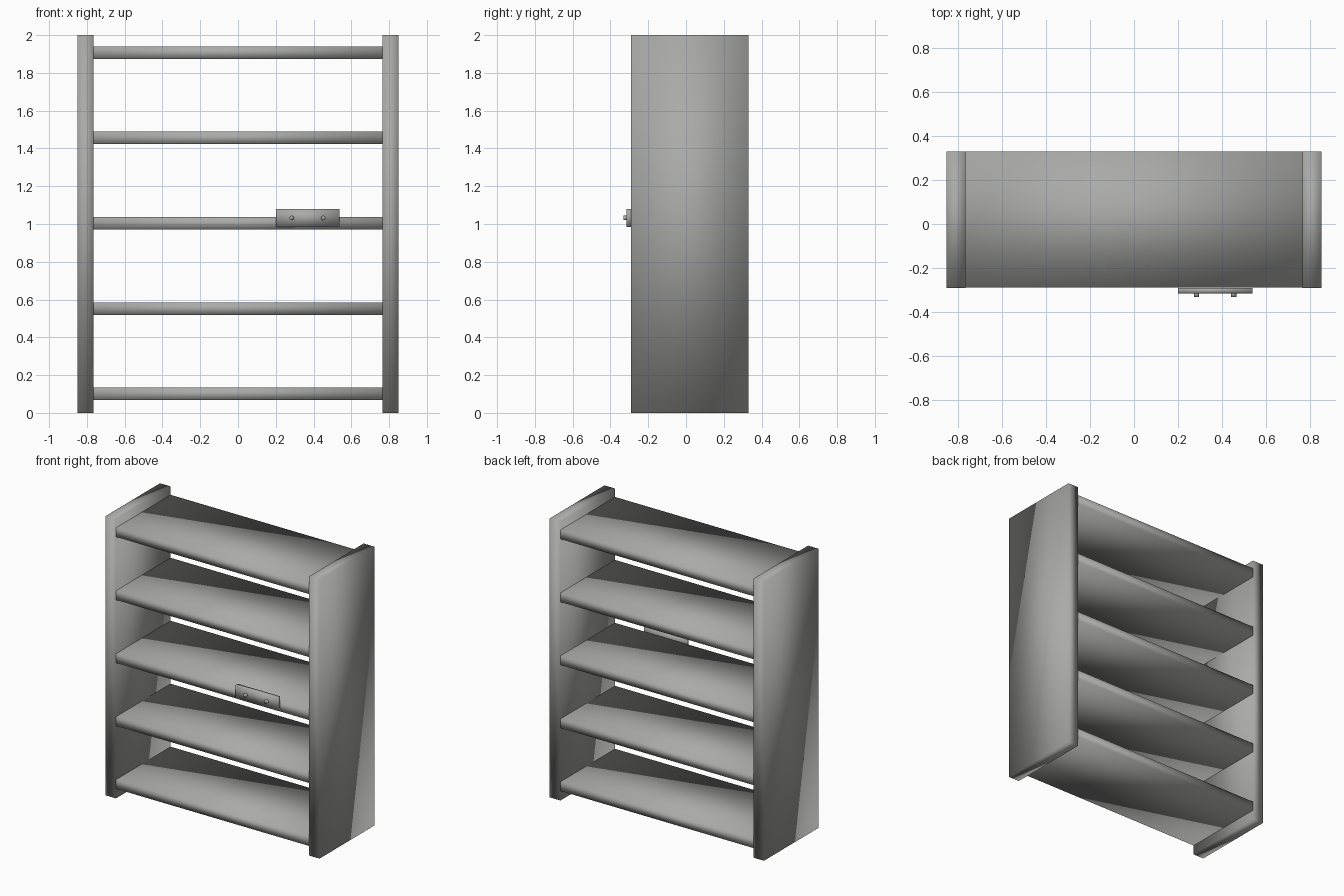
import bpy
import math
from mathutils import Vector

cube = bpy.data.objects.get("Cube")
if cube:
    bpy.data.objects.remove(cube, do_unlink=True)

grey = bpy.data.materials.new("warm grey")
grey.use_nodes = True
colour = (0.4, 0.4, 0.39, 1)
grey.diffuse_color = colour
grey.node_tree.nodes["Principled BSDF"].inputs["Base Color"].default_value = colour


def finish(obj, name):
    obj.name = name
    obj.data.materials.append(grey)
    bpy.ops.object.transform_apply(location=False, rotation=True, scale=True)
    bpy.ops.object.shade_smooth()


def box(name, low, high):
    low, high = Vector(low), Vector(high)
    bpy.ops.mesh.primitive_cube_add(size=1, location=(low + high) / 2)
    obj = bpy.context.object
    obj.scale = high - low
    finish(obj, name)


FRONT, BACK = -0.29, 0.33
OUTER, INNER = 0.85, 0.765

# Upright side panels
for name, x in (("right_side_panel", -OUTER), ("left_side_panel", INNER)):
    box(name, (x, FRONT, 0), (x + OUTER - INNER, BACK, 2))

# Shelves, housed right through the side panels
for i in range(5):
    z = 0.068 + i * 0.4515
    box(f"shelf_{i + 1}", (-0.849, FRONT + 0.001, z), (0.849, BACK - 0.001, z + 0.066))

# Small plate on the middle shelf edge, with two pins
box("front_plate", (0.2, -0.315, 0.985), (0.537, FRONT, 1.08))
for i, x in enumerate((0.284, 0.452)):
    bpy.ops.mesh.primitive_cylinder_add(vertices=16, radius=0.012, depth=0.03,
                                        location=(x, -0.317, 1.032),
                                        rotation=(math.pi / 2, 0, 0))
    finish(bpy.context.object, f"plate_pin_{i + 1}")
